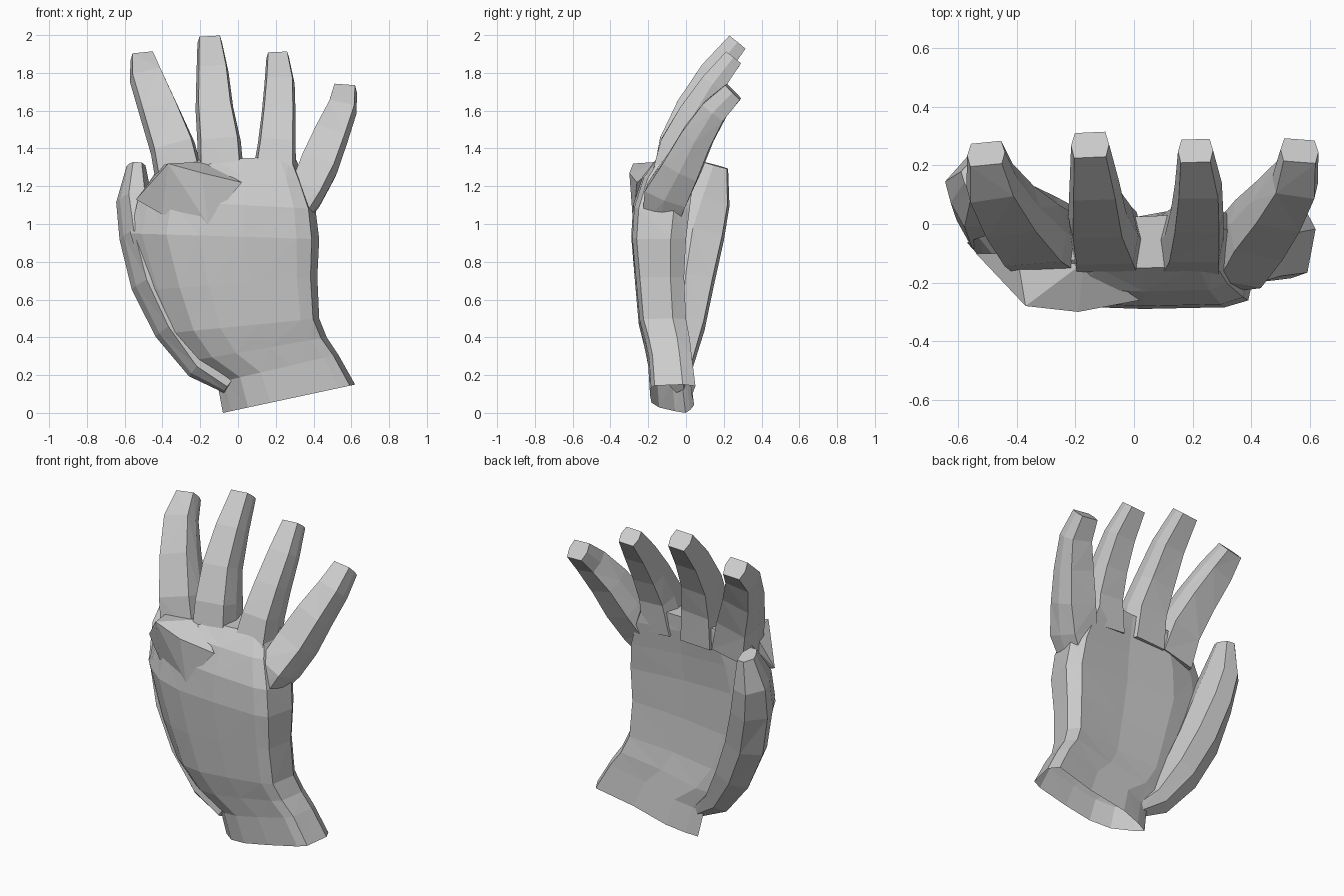
import bpy, bmesh
from mathutils import Vector

cube = bpy.data.objects.get("Cube")
if cube:
    bpy.data.objects.remove(cube)

grey = bpy.data.materials.new("plain grey")
grey.use_nodes = True
GREY = (0.6, 0.6, 0.6, 1)
grey.diffuse_color = GREY
grey.node_tree.nodes["Principled BSDF"].inputs["Base Color"].default_value = GREY


def finish(name, bm):
    bmesh.ops.recalc_face_normals(bm, faces=bm.faces)
    mesh = bpy.data.meshes.new(name)
    bm.to_mesh(mesh)
    bm.free()
    mesh.materials.append(grey)
    obj = bpy.data.objects.new(name, mesh)
    bpy.context.collection.objects.link(obj)


def loft(name, rings, open_start=False):
    """Skin a list of equal-length point rings and cap the ends."""
    bm = bmesh.new()
    rows = [[bm.verts.new(p) for p in ring] for ring in rings]
    n = len(rows[0])
    for a, b in zip(rows, rows[1:]):
        for i in range(n):
            j = (i + 1) % n
            bm.faces.new((a[i], a[j], b[j], b[i]))
    if not open_start:
        bm.faces.new(rows[0])
    bm.faces.new(rows[-1])
    bmesh.ops.triangulate(bm, faces=bm.faces)
    finish(name, bm)


def digit(name, path, section):
    """Sweep a section along stations of x, y, z, width, thickness."""
    pts = [Vector(s[:3]) for s in path]
    rings = []
    for i, s in enumerate(path):
        t = (pts[min(i + 1, len(pts) - 1)] - pts[max(i - 1, 0)]).normalized()
        side = (Vector((1, 0, 0)) - t * t.x).normalized()
        depth = t.cross(side)
        rings.append([pts[i] + side * u * s[3] + depth * v * s[4] for u, v in section])
    loft(name, rings)


# Palm and open wrist: one outline, scaled between left/right edges and front/back depths
outline = [(0, .78), (.06, .55), (.19, .2), (.36, .03), (.6, 0), (.88, .02), (.96, .1),
           (1, .72), (.95, 1), (.6, .92), (.27, .97), (.1, .88)]
palm_rings = [  # x left, z left, x right, z right, y front, y back
    (-.08, .0, .62, .15, -.19, .05),
    (-.11, .16, .53, .31, -.20, .03),
    (-.28, .27, .47, .40, -.22, .02),
    (-.39, .42, .43, .50, -.25, .0),
    (-.48, .65, .42, .72, -.27, -.01),
    (-.57, .95, .43, .92, -.29, .0),
    (-.53, 1.13, .41, 1.08, -.28, .02),
    (-.44, 1.27, .35, 1.24, -.23, .04),
    (-.38, 1.33, .30, 1.36, -.15, .04),
]
loft("palm", [[(xl + (xr - xl) * u, yf + (yb - yf) * v, zl + (zr - zl) * u)
               for u, v in outline] for xl, zl, xr, zr, yf, yb in palm_rings], True)

# Raised fold over the first two knuckles
bm = bmesh.new()
for p in [(-.54, -.1, 1.13), (-.37, -.28, 1.32), (-.19, -.3, 1.27), (.02, -.26, 1.22),
          (-.16, -.28, 1.0), (-.17, -.13, 1.33), (-.40, -.1, 1.31), (-.4, -.2, 1.05)]:
    bm.verts.new(p)
bmesh.ops.convex_hull(bm, input=bm.verts)
finish("knuckle_fold", bm)

# Fingers: flat front and back with bevelled sides
finger_section = [(-.42, -.5), (.42, -.5), (.5, .0), (.4, .5), (-.4, .5), (-.5, .0)]
fingers = {
    "index_finger": [(-.30, -.07, 1.2, .26, .2), (-.345, -.04, 1.4, .24, .2),
                     (-.42, .04, 1.6, .21, .17), (-.485, .14, 1.77, .18, .14),
                     (-.505, .24, 1.87, .13, .11)],
    "middle_finger": [(-.09, -.07, 1.22, .25, .22), (-.10, -.04, 1.43, .23, .2),
                      (-.125, .03, 1.61, .2, .17), (-.135, .14, 1.8, .17, .14),
                      (-.15, .27, 1.96, .13, .11)],
    "ring_finger": [(.19, -.08, 1.22, .24, .22), (.205, -.04, 1.42, .2, .19),
                    (.215, .04, 1.58, .18, .16), (.22, .14, 1.74, .16, .13),
                    (.21, .25, 1.88, .12, .1)],
    "little_finger": [(.28, -.14, 1.0, .12, .18), (.36, -.1, 1.16, .19, .23),
                      (.425, -.02, 1.3, .21, .2), (.49, .06, 1.46, .19, .17),
                      (.55, .15, 1.6, .16, .14), (.565, .25, 1.7, .13, .11)],
}
for name, path in fingers.items():
    digit(name, path, finger_section)

# Thumb: broad base fused with the wrist and palm edge, free tip behind
thumb_section = [(-.15, -.5), (.3, -.5), (.5, -.1), (.38, .45), (-.1, .5), (-.5, .15),
                 (-.4, -.15)]
digit("thumb", [(-.05, -.06, .14, .08, .1), (-.2, -.04, .25, .16, .15),
                (-.34, -.01, .46, .22, .22), (-.45, .02, .7, .24, .26),
                (-.52, .06, .95, .22, .29), (-.55, .11, 1.13, .19, .25),
                (-.54, .16, 1.31, .1, .13)], thumb_section)
